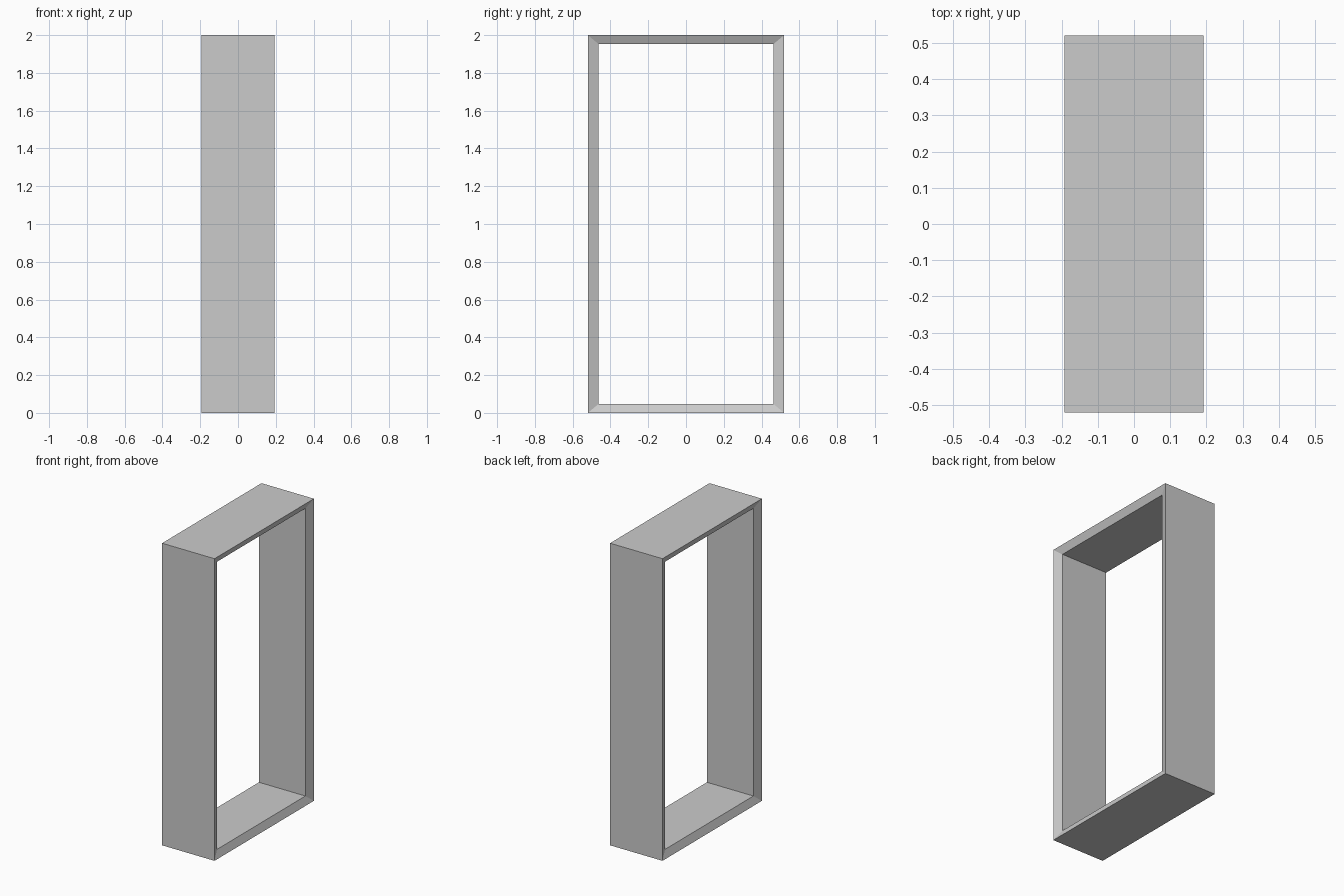
import bpy
import bmesh

cube = bpy.data.objects.get("Cube")
if cube:
    bpy.data.objects.remove(cube, do_unlink=True)

# Plain grey finish
grey = bpy.data.materials.new("light_grey")
grey.use_nodes = True
colour = (0.6, 0.6, 0.6, 1)
grey.diffuse_color = colour
grey.node_tree.nodes["Principled BSDF"].inputs["Base Color"].default_value = colour

HEIGHT = 2.0
OUTER_X, OUTER_Y = 0.192, 0.52      # half sizes of the outer shell
INNER_X, INNER_Y = 0.17, 0.462      # half sizes around the opening
RAIL = 0.048                        # thickness of top and bottom


def ring(bm, x, half_y, low, high):
    """Rectangular loop of vertices at a given x."""
    corners = ((-half_y, low), (half_y, low), (half_y, high), (-half_y, high))
    return [bm.verts.new((x, y, z)) for y, z in corners]


# Open rectangular frame with rims sloping inward to the opening
bm = bmesh.new()
rings = [
    ring(bm, -OUTER_X, OUTER_Y, 0, HEIGHT),
    ring(bm, OUTER_X, OUTER_Y, 0, HEIGHT),
    ring(bm, INNER_X, INNER_Y, RAIL, HEIGHT - RAIL),
    ring(bm, -INNER_X, INNER_Y, RAIL, HEIGHT - RAIL),
]
for i, a in enumerate(rings):
    b = rings[(i + 1) % len(rings)]
    for j in range(4):
        k = (j + 1) % 4
        bm.faces.new((a[j], a[k], b[k], b[j]))
bmesh.ops.recalc_face_normals(bm, faces=bm.faces)

mesh = bpy.data.meshes.new("open_frame")
bm.to_mesh(mesh)
bm.free()
mesh.materials.append(grey)
frame = bpy.data.objects.new("open_frame", mesh)
bpy.context.collection.objects.link(frame)
